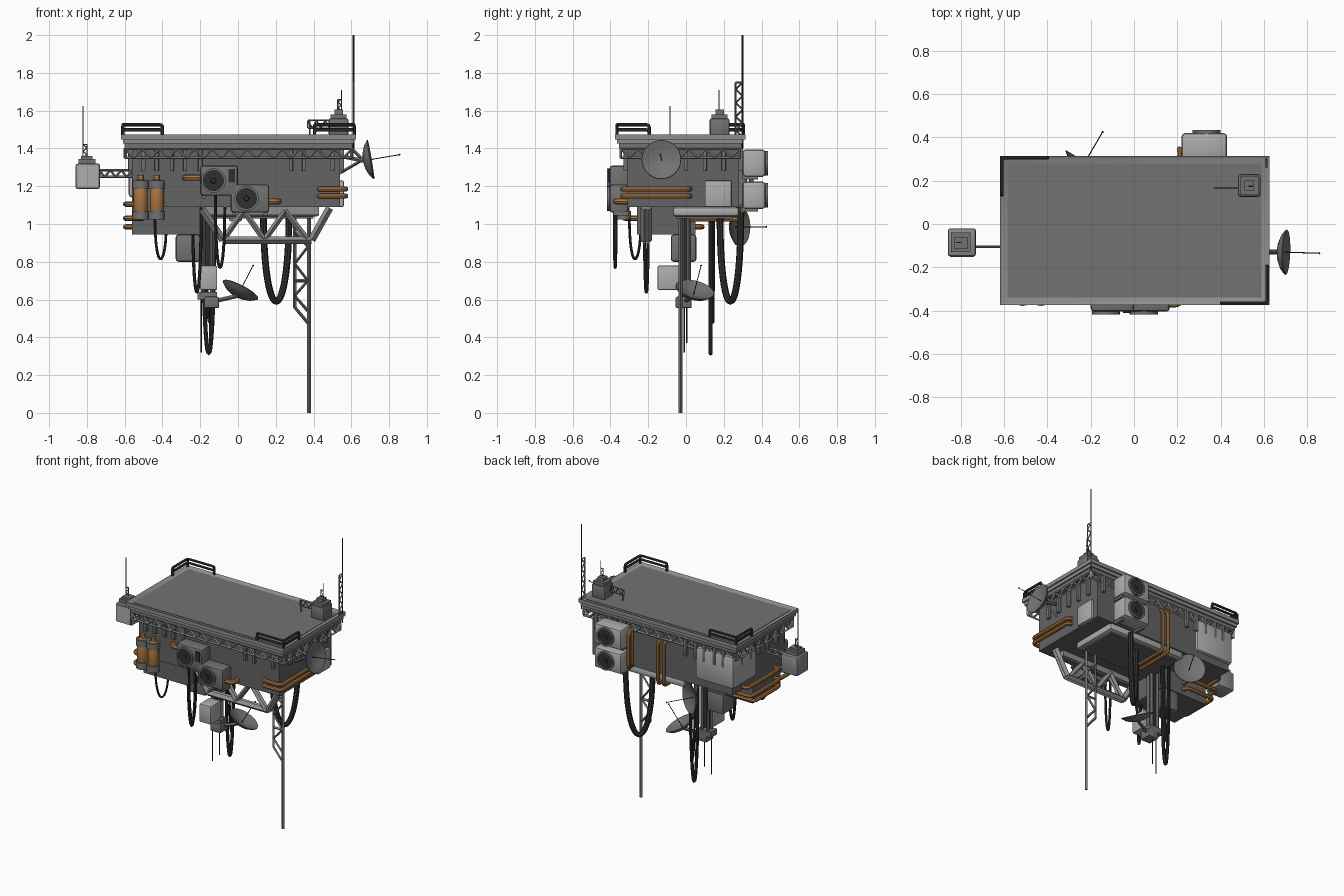
import bpy, bmesh, math
from mathutils import Vector as V

if "Cube" in bpy.data.objects:
    bpy.data.objects.remove(bpy.data.objects["Cube"])

def mat(name, c):
    m = bpy.data.materials.new(name)
    m.diffuse_color = (*c, 1)
    m.use_nodes = True
    m.node_tree.nodes["Principled BSDF"].inputs["Base Color"].default_value = m.diffuse_color
    return m
ORANGE = mat("orange", (.4, .18, .05))
BLACK = mat("black", (.03, .03, .03))
DARK = mat("dark_grey", (.125, .125, .125))
STEEL = mat("steel", (.17, .17, .17))
MID = mat("mid_grey", (.27, .27, .27))
LIGHT = mat("light_grey", (.42, .42, .42))

def finish(ob, m):
    if m: ob.data.materials.append(m)
    bpy.ops.object.select_all(action='DESELECT')
    ob.select_set(True)
    bpy.context.view_layer.objects.active = ob
    if ob.type == 'CURVE':
        bpy.ops.object.convert(target='MESH')
    bpy.ops.object.shade_smooth_by_angle(angle=math.radians(40))
    return bpy.context.object

def add(name, bm, m=None):
    me = bpy.data.meshes.new(name)
    bmesh.ops.recalc_face_normals(bm, faces=bm.faces)
    bm.to_mesh(me)
    bm.free()
    ob = bpy.data.objects.new(name, me)
    bpy.context.collection.objects.link(ob)
    return finish(ob, m)

def box(name, x0, x1, y0, y1, z0, z1, m=MID, bevel=0, recess=0):
    bm = bmesh.new()
    bmesh.ops.create_cube(bm, size=1)
    for v in bm.verts:
        v.co = V(((x0, x1)[v.co.x > 0], (y0, y1)[v.co.y > 0], (z0, z1)[v.co.z > 0]))
    if bevel:
        bmesh.ops.bevel(bm, geom=bm.edges[:], offset=bevel, segments=2, affect='EDGES', profile=.5)
    if recess:
        bm.normal_update()
        top = [f for f in bm.faces if f.normal.z > .9]
        bmesh.ops.inset_region(bm, faces=top, thickness=recess)
        bmesh.ops.translate(bm, verts=top[0].verts, vec=(0, 0, -.01))
    return add(name, bm, m)

def lathe(name, profile, at, direction, m=None, n=24):
    """Spin (radius, height) points about an axis through `at`."""
    bm = bmesh.new()
    vs = [bm.verts.new((r, 0, h)) for r, h in profile]
    es = [bm.edges.new(p) for p in zip(vs, vs[1:])]
    bmesh.ops.spin(bm, geom=vs + es, cent=(0, 0, 0), axis=(0, 0, 1), angle=2 * math.pi, steps=n)
    bmesh.ops.remove_doubles(bm, verts=bm.verts, dist=1e-4)
    q = V(direction).to_track_quat('Z', 'Y').to_matrix().to_4x4()
    bmesh.ops.transform(bm, matrix=q, verts=bm.verts)
    bmesh.ops.translate(bm, vec=at, verts=bm.verts)
    return add(name, bm, m)

def tubes(name, paths, r, m=STEEL, res=0):
    cu = bpy.data.curves.new(name, 'CURVE')
    cu.dimensions = '3D'
    cu.bevel_depth, cu.bevel_resolution, cu.use_fill_caps = r, res, True
    for p in paths:
        s = cu.splines.new('POLY')
        s.points.add(len(p) - 1)
        for pt, c in zip(s.points, p):
            pt.co = (*c, 1)
    ob = bpy.data.objects.new(name, cu)
    bpy.context.collection.objects.link(ob)
    return finish(ob, m)

def rounded(p, rad=.03):
    """Fillet the inner corners of a path."""
    p = [V(c) for c in p]
    out = [p[0]]
    for a, b, c in zip(p, p[1:], p[2:]):
        s, e = b + (a - b).normalized() * rad, b + (c - b).normalized() * rad
        out += [s * (1 - t) ** 2 + b * 2 * t * (1 - t) + e * t * t for t in (0, .25, .5, .75, 1)]
    return out + [p[-1]]

def pipes(name, paths, r=.014, m=ORANGE):
    return tubes(name, [rounded(p) for p in paths], r, m, 2)

def cable(name, a, b, low, r):
    a, b = V(a), V(b)
    pts = []
    for i in range(25):
        t = math.pi * i / 24
        p = a.lerp(b, (1 - math.cos(t)) / 2)
        p.z += (low - p.z) * math.sin(t) ** .9
        pts.append(p)
    return tubes(name, [pts], r, BLACK, 2)

def lattice(name, a, b, side, n, r, m=STEEL):
    """Two chords from a to b, offset by side, joined by a zigzag."""
    a, b, s = V(a), V(b), V(side)
    zig = [a.lerp(b, i / n) + (s if i % 2 else V()) for i in range(n + 1)]
    return tubes(name, [[a, b], [a + s, b + s], [a, a + s], [b, b + s]] + list(zip(zig, zig[1:])), r, m)

# roof platform with recessed top
box("platform_top", -.62, .625, -.375, .315, 1.448, 1.475, MID, 0, .022)
box("platform_panel", -.585, .59, -.34, .28, 1.455, 1.468, STEEL)
box("platform_middle", -.61, .615, -.365, .305, 1.425, 1.448, MID)
box("platform_base", -.6, .605, -.355, .295, 1.40, 1.425, STEEL)

# perimeter truss under the platform
for i, y in enumerate((-.345, .285)):
    lattice(f"edge_truss_long_{i}", (-.6, y, 1.40), (.605, y, 1.40), (0, 0, -.05), 26, .007, MID)
for i, x in enumerate((-.595, .6)):
    lattice(f"edge_truss_short_{i}", (x, -.345, 1.40), (x, .285, 1.40), (0, 0, -.05), 14, .007, MID)

# main body, lower step and support deck
box("upper_body", -.56, .54, -.31, .28, 1.09, 1.40, DARK)
box("lower_body", -.56, -.2, -.26, .05, .945, 1.09, DARK)
box("support_deck", -.18, .43, -.07, .28, 1.04, 1.09, LIGHT, .015)
box("deck_underside", -.16, .40, -.05, .25, 1.03, 1.045, DARK)
box("corner_panel", -.58, -.28, .03, .3, 1.14, 1.37, LIGHT, .02)
box("side_panel", .53, .56, .1, .24, 1.09, 1.23, LIGHT, .006)

# ribs on the walls
for i, x in enumerate((-.5, -.43, -.35, -.28, -.2, .28, .35, .5)):
    for y, s in ((-.32, "front"), (.29, "back")):
        box(f"rib_{s}_{i}", x - .011, x + .011, y - .012, y + .012, 1.28, 1.40, STEEL, .004)
for i, y in enumerate((-.2, -.1, 0, .1, .2)):
    for x, s in ((-.57, "left"), (.55, "right")):
        box(f"rib_{s}_{i}", x - .012, x + .012, y - .011, y + .011, 1.28, 1.40, STEEL, .004)

# corner guard rails
for n, cx, cy, s in (("back_left", -.61, .305, 1), ("front_right", .615, -.365, -1)):
    pts = lambda z: [(cx + s * .21, cy, 1.47), (cx + s * .21, cy, z), (cx, cy, z), (cx, cy - s * .17, z), (cx, cy - s * .17, 1.47)]
    tubes("guard_rail_" + n, [rounded(pts(z), .015) for z in (1.525, 1.498)] + [[(cx, cy, 1.47), (cx, cy, 1.52)]], .009, BLACK, 1)

# cooling units with round fans
def cooler(name, x0, x1, z0, z1, y, d, fx, m, depth=.1):
    box(name, x0, x1, min(y, y + d * depth), max(y, y + d * depth), z0, z1, m, .016)
    zc, yf = (z0 + z1) / 2, y + d * depth
    lathe(name + "_fan_ring", [(.053, -.01), (.065, -.01), (.065, .014), (.053, .014), (.053, -.01)], (fx, yf, zc), (0, d, 0), STEEL)
    lathe(name + "_fan", [(0, -.004), (.054, -.004), (.054, .004), (.015, .004), (.012, .01), (0, .01)], (fx, yf, zc), (0, d, 0), BLACK)
    for s in (x0 + .01, x1 - .03):
        box(name + "_bracket", s, s + .02, min(y, y + d * .08), max(y, y + d * .08), z0 - .015, z0 + .01, STEEL)
cooler("front_cooler_upper", -.2, -.0, 1.15, 1.31, -.305, -1, -.13, STEEL)
cooler("front_cooler_lower", -.04, .165, 1.06, 1.21, -.305, -1, .045, STEEL)
box("front_cooler_vent", -.05, -.015, -.412, -.4, 1.22, 1.29, BLACK)
cooler("back_cooler_upper", .22, .43, 1.25, 1.395, .30, 1, .335, LIGHT, .12)
cooler("back_cooler_lower", .22, .43, 1.08, 1.225, .30, 1, .335, LIGHT, .12)
box("back_cooler_mount", .25, .40, .27, .32, 1.1, 1.38, STEEL)

# orange tanks with steel bands
for i, x in enumerate((-.515, -.43)):
    lathe(f"tank_{i}", [(0, 1.03), (.025, 1.03), (.037, 1.05), (.037, 1.21), (.025, 1.23), (.014, 1.235), (.014, 1.26), (0, 1.26)], (x, -.335, 0), (0, 0, 1), ORANGE, 16)
    for z in (1.025, 1.185):
        lathe(f"tank_band_{i}", [(.03, z), (.044, z), (.044, z + .045), (.03, z + .045), (.03, z)], (x, -.335, 0), (0, 0, 1), STEEL, 16)
    box(f"tank_mount_{i}", x - .02, x + .02, -.335, -.3, 1.08, 1.2, STEEL)

# orange pipework
pipes("left_pipes", [[(-.37, .02, z), (-.37, y, z), (-.595, y, z), (-.595, -.2, z), (-.54, -.2, z)]
                     for z, y in ((1.105, .16), (1.03, .12), (.985, .085))])
pipes("left_front_pipes", [[(-.54, -.2, z), (-.59, -.2, z), (-.59, -.325, z), (-.5, -.325, z)] for z in (1.105, 1.03)])
pipes("right_pipes", [[(.43, -.28, z), (.43, -.335, z), (.57, -.335, z), (.57, .02, z), (.52, .02, z)] for z in (1.185, 1.148)])
pipes("cooler_pipes", [[(.14, -.37, 1.12), (.215, -.37, 1.12), (.215, -.27, 1.12)],
                       [(-.19, -.35, 1.245), (-.28, -.35, 1.245), (-.28, -.28, 1.245)]], .016)
pipes("back_cooler_pipes", [[(.23, .27, 1.35), (.21, y, 1.35), (.21, y, 1.1), (.23, .27, 1.1)] for y in (.31, .345)], .013)
pipes("back_down_pipes", [[(x, .27, 1.33), (x, .3, 1.33), (x, .3, 1.025), (x, .02, 1.025)] for x in (.01, -.035)], .012)

# trapezoid truss under the front
at = lambda p, y=-.03: [(x, y, z) for x, z in p]
T = [(-.19, 1.08), (-.08, .915), (.39, .915), (.485, 1.085)]
W = [(-.08, .915), (.03, 1.07), (.14, .915), (.25, 1.07), (.37, .915)]
for y in (-.222, -.2):
    tubes("support_truss", [at(T[:2], y), at(T[1:3], y), at(T[2:], y)], .02, MID)
    tubes("support_truss_web", [at(p, y) for p in zip(W, W[1:])], .015, MID)
box("truss_top_chord", -.19, .43, -.225, -.195, 1.05, 1.095)

# long leg with a short lattice
tubes("long_leg", [[(.375, -.03, .0), (.375, -.03, 1.06)]], .011)
L = [(.3, 1.05), (.3, .56), (.375, .47)]
Z = [(.3, .96), (.37, .88), (.3, .79), (.37, .70), (.3, .62), (.37, .54)]
tubes("leg_lattice", [at(L), at(Z)] + [at([(.3, z), (.375, z)]) for z in (.92, .7)], .009)

# dishes with a needle feed
def dish(name, c, tip, mount):
    c, tip = V(c), V(tip)
    d = (tip - c).normalized()
    lathe(name, [(0, -.035), (.045, -.028), (.08, -.014), (.105, .006), (.103, .01), (.07, -.004), (.035, -.016), (0, -.02)], c, d, STEEL, 28)
    tubes(name + "_needle", [[c - d * .02, tip]], .0025, BLACK)
    lathe(name + "_feed", [(0, -.006), (.006, 0), (0, .006)], tip, d, BLACK, 8)
    tubes(name + "_arm", [[c - d * .03, mount]], .012, STEEL, 1)
dish("side_dish", (.695, -.13, 1.34), (.855, -.135, 1.367), (.54, -.13, 1.36))
dish("lower_dish", (.01, .045, .645), (.08, .08, .78), (-.13, -.01, .59))
dish("back_dish", (-.23, .28, .985), (-.145, .425, .985), (-.25, .23, 1.1))
tubes("side_dish_braces", [[(.54, -.13, 1.27), (.66, -.13, 1.34)], [(.6, -.13, 1.4), (.66, -.13, 1.34)]], .008, STEEL)

# hanging equipment column
tubes("column", [[(x, y, .6), (x, y, 1.1)] for x in (-.185, -.135) for y in (-.02, .015)], .012, DARK)
box("column_core", -.18, -.14, -.015, .01, .65, 1.09, BLACK)
box("hanging_box_upper", -.33, -.2, -.08, .055, .8, .945, STEEL, .015)
box("hanging_box_light", -.2, -.11, -.15, -.03, .65, .78, LIGHT, .008)
box("hanging_box_lower", -.18, -.1, -.055, .03, .555, .615, STEEL, .008)
box("column_collar", -.215, -.11, -.04, .03, .6, .64, STEEL)
tubes("lower_antennas", [[(-.195, -.01, .32), (-.195, -.01, .62)], [(-.15, .005, .37), (-.15, .005, .57)]], .004, BLACK)

# hanging cables
cable("thick_cable", (.135, .18, 1.06), (.27, .29, 1.06), .59, .018)
cable("long_cable", (-.185, .13, 1.1), (-.125, .13, 1.1), .315, .011)
cable("short_loop", (-.13, .145, 1.1), (-.17, .14, 1.1), .48, .008)
cable("tank_cable", (-.44, -.3, 1.05), (-.38, -.24, 1.0), .815, .007)
cable("cooler_cable", (-.12, -.38, 1.16), (-.07, -.37, 1.09), .77, .008)
cable("body_cable", (-.24, -.22, 1.1), (-.195, -.2, 1.1), .64, .009)

# left antenna pod on a lattice arm
box("left_pod", -.86, -.73, -.15, -.02, 1.185, 1.32, MID, .012)
box("left_pod_front", -.85, -.74, -.153, -.14, 1.195, 1.31, LIGHT)
box("left_pod_cap", -.845, -.755, -.13, -.04, 1.318, 1.345, STEEL)
box("left_pod_cap_top", -.83, -.77, -.115, -.06, 1.34, 1.36, STEEL)
lattice("left_pod_arm", (-.735, -.105, 1.285), (-.56, -.105, 1.285), (0, 0, -.035), 6, .006, MID)
lattice("left_pod_lattice", (-.82, -.085, 1.35), (-.82, -.085, 1.42), (.02, 0, 0), 4, .003)
tubes("left_whip", [[(-.82, -.085, 1.34), (-.82, -.085, 1.625)]], .003, DARK)

# roof antenna pod
box("roof_pod", .48, .585, .125, .23, 1.465, 1.56, STEEL, .012)
box("roof_pod_cap", .49, .575, .135, .22, 1.555, 1.58, STEEL)
box("roof_pod_cap_top", .51, .555, .155, .2, 1.575, 1.605, STEEL)
lattice("roof_pod_arm", (.37, .167, 1.548), (.485, .167, 1.548), (0, 0, -.04), 5, .004)
tubes("roof_pod_arm_foot", [[(.38, .167, 1.47), (.38, .167, 1.55)]], .005)
lattice("roof_pod_lattice", (.548, .175, 1.6), (.548, .175, 1.66), (-.02, 0, 0), 4, .003)
tubes("roof_pod_whip", [[(.548, .175, 1.59), (.548, .175, 1.71)]], .003, DARK)

# tall mast
tubes("tall_mast", [[(.612, .3, 1.40), (.612, .3, 2.0)]], .005, BLACK)
lattice("mast_lattice", (.612, .3, 1.46), (.612, .3, 1.75), (0, -.037, 0), 8, .005)
